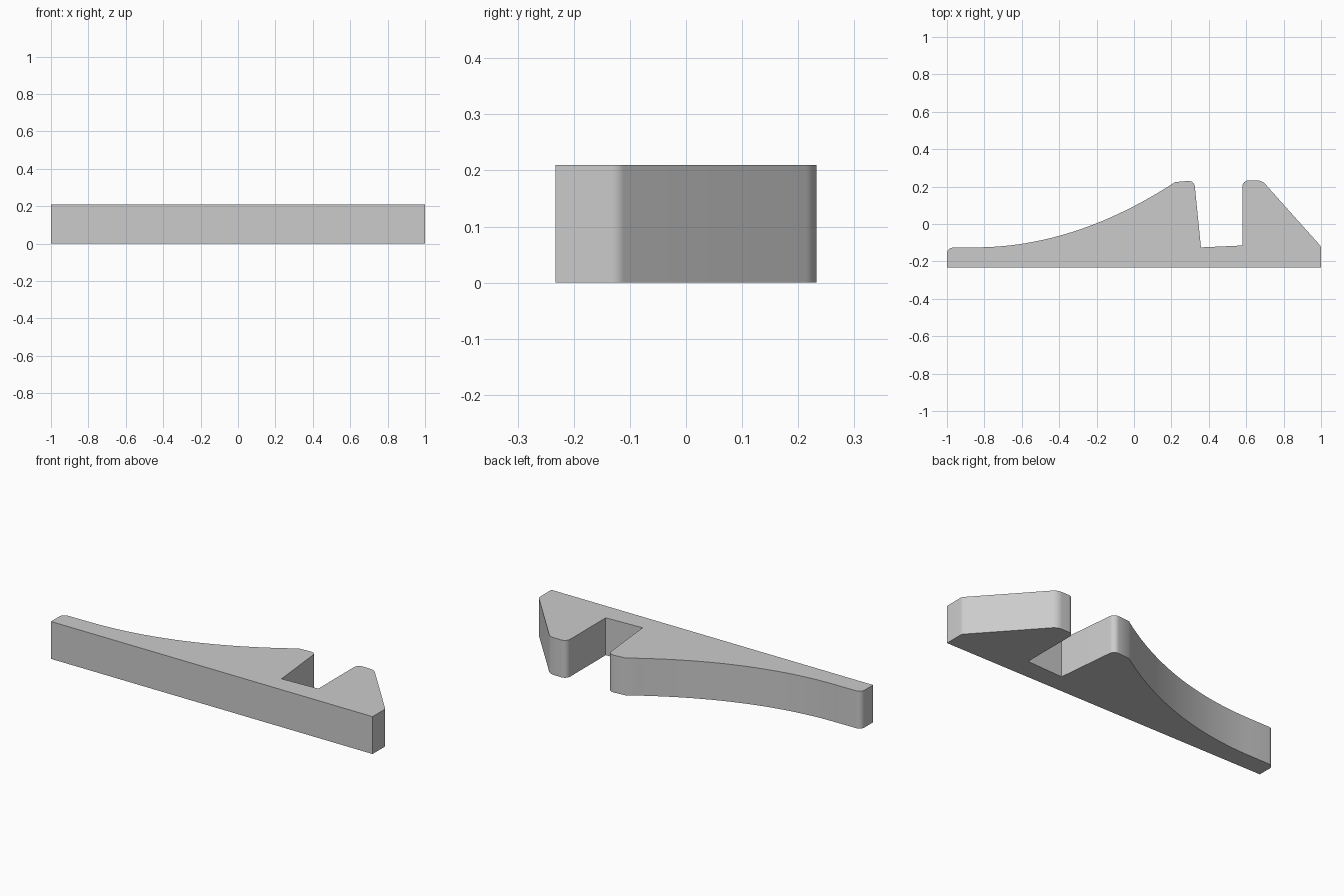
import bpy
import bmesh
import math
from mathutils import Vector

HEIGHT = 0.21
FRONT = -0.233
BACK = 0.233

cube = bpy.data.objects.get("Cube")
if cube:
    bpy.data.objects.remove(cube, do_unlink=True)

grey = bpy.data.materials.new("plain grey")
grey.use_nodes = True
colour = (0.6, 0.6, 0.6, 1)
grey.diffuse_color = colour
grey.node_tree.nodes["Principled BSDF"].inputs["Base Color"].default_value = colour


def rounded(before, corner, after, radius, steps=8):
    """Arc of the given radius that replaces a corner."""
    c = Vector(corner)
    u = (Vector(before) - c).normalized()
    v = (Vector(after) - c).normalized()
    half = u.angle(v) / 2
    centre = c + (u + v).normalized() * radius / math.sin(half)
    reach = radius / math.tan(half)
    start = c + u * reach - centre
    end = c + v * reach - centre
    return [centre + start.lerp(end, i / steps).normalized() * radius
            for i in range(steps + 1)]


# Straight base edge and right end
outline = [Vector((-1, FRONT)), Vector((1, FRONT))]
right_end, right_top, slot_top = (1, -0.12), (0.684, BACK), (0.58, BACK)
outline += rounded((1, FRONT), right_end, right_top, 0.03)

# Right prong with its sloping outer side
outline += rounded(right_end, right_top, slot_top, 0.06)
outline += rounded(right_top, slot_top, (0.58, -0.115), 0.032)

# Slot floor
outline += [Vector((0.58, -0.115)), Vector((0.358, -0.125))]

# Left prong tip
slot_left, tip, shoulder = (0.358, -0.125), (0.322, BACK), (0.22, 0.224)
outline += rounded(slot_left, tip, shoulder, 0.032)

# Concave back sweeping down to the thin left end
steps = 28
for i in range(steps + 1):
    x = 0.22 - i / steps * 1.07
    outline.append(Vector((x, -0.125 + 0.305 * (x + 0.85) ** 2)))
outline += rounded((-0.85, -0.125), (-1, -0.127), (-1, FRONT), 0.032)

# Extrude the outline into a solid plate
bm = bmesh.new()
base = bm.faces.new([bm.verts.new((p.x, p.y, 0)) for p in outline])
top = bmesh.ops.extrude_face_region(bm, geom=[base], use_keep_orig=True)
bmesh.ops.translate(
    bm, vec=(0, 0, HEIGHT),
    verts=[g for g in top["geom"] if isinstance(g, bmesh.types.BMVert)])
bmesh.ops.recalc_face_normals(bm, faces=bm.faces)
mesh = bpy.data.meshes.new("notched_wedge")
bm.to_mesh(mesh)
bm.free()
mesh.materials.append(grey)

wedge = bpy.data.objects.new("notched_wedge", mesh)
bpy.context.collection.objects.link(wedge)
bpy.context.view_layer.objects.active = wedge
wedge.select_set(True)
bpy.ops.object.shade_smooth_by_angle(angle=math.radians(30))
